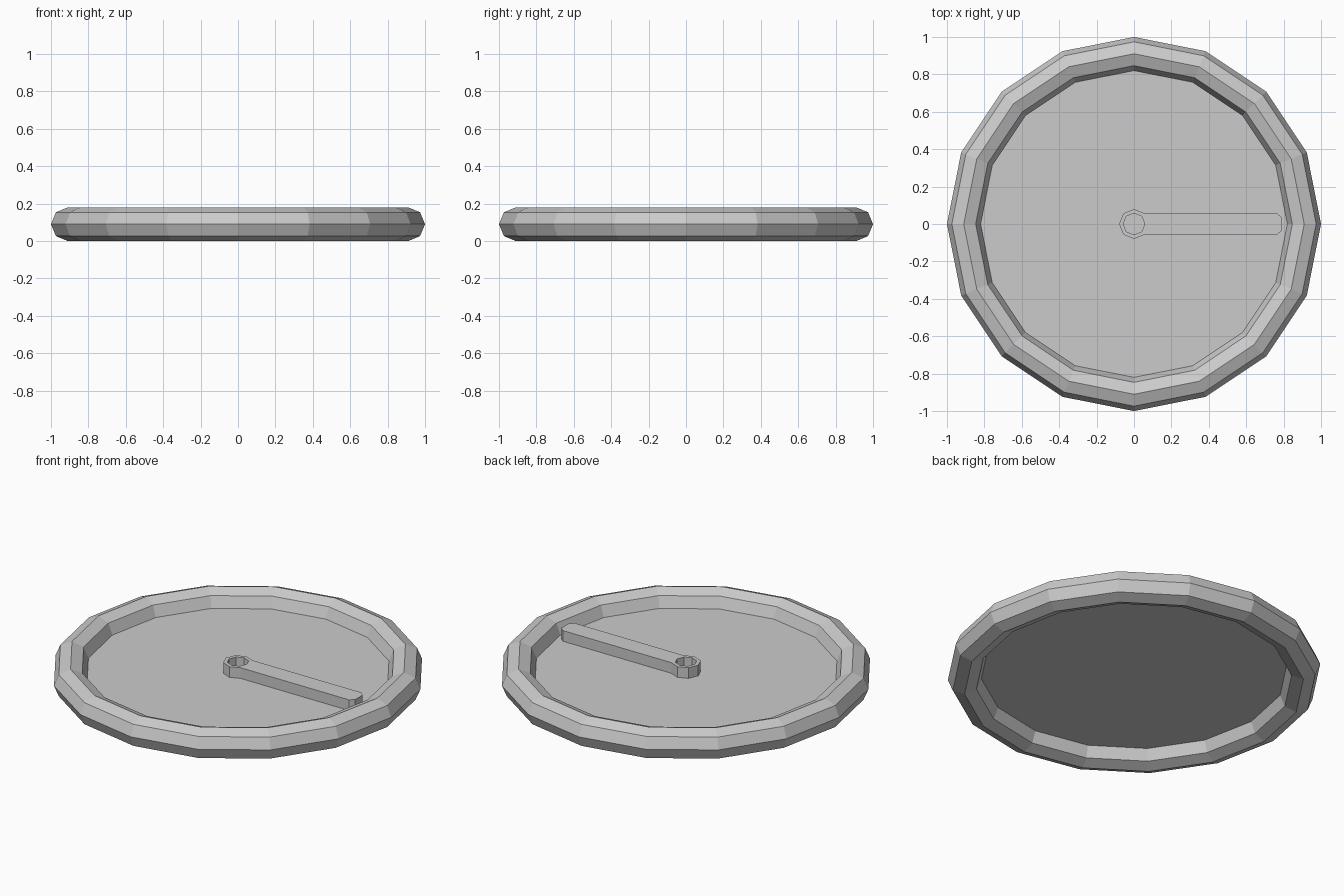
import bpy, bmesh
from math import sin, cos, pi

if "Cube" in bpy.data.objects:
    bpy.data.objects.remove(bpy.data.objects["Cube"])

SIDES = 16
MID_Z = 0.09


def finish(bm, name):
    bmesh.ops.recalc_face_normals(bm, faces=bm.faces)
    mesh = bpy.data.meshes.new(name)
    bm.to_mesh(mesh)
    bm.free()
    obj = bpy.data.objects.new(name, mesh)
    bpy.context.collection.objects.link(obj)
    return obj


def add_loop(bm, points, z):
    verts = [bm.verts.new((x, y, z)) for x, y in points]
    return [bm.edges.new((v, verts[(i + 1) % len(verts)])) for i, v in enumerate(verts)]


# Faceted outer rim
bpy.ops.mesh.primitive_torus_add(major_segments=SIDES, minor_segments=8,
                                 major_radius=0.91, minor_radius=0.09,
                                 location=(0, 0, MID_Z))
bpy.context.object.name = "rim"

# Flat plate filling the rim
bm = bmesh.new()
bmesh.ops.create_circle(bm, cap_ends=True, segments=SIDES, radius=0.82)
plate = finish(bm, "plate")
plate.location.z = MID_Z

# Pointer arm with an open octagonal hub
hub = [(0.08 * cos(i * pi / 4), 0.08 * sin(i * pi / 4)) for i in range(1, 8)]
tip = [(0.765, -0.057), (0.79, -0.035), (0.79, 0.035), (0.765, 0.057)]
hole = [(0.058 * cos(i * pi / 4), 0.058 * sin(i * pi / 4)) for i in range(8)]
bm = bmesh.new()
edges = add_loop(bm, hub + tip, MID_Z) + add_loop(bm, hole, MID_Z)
bmesh.ops.triangle_fill(bm, edges=edges, use_beauty=True)
ext = bmesh.ops.extrude_face_region(bm, geom=bm.faces[:])
top = [g for g in ext["geom"] if isinstance(g, bmesh.types.BMVert)]
bmesh.ops.translate(bm, verts=top, vec=(0, 0, 0.063))
# drop the underside resting on the plate
under = [f for f in bm.faces if all(v.co.z < MID_Z + 0.001 for v in f.verts)]
bmesh.ops.delete(bm, geom=under, context='FACES')
bmesh.ops.dissolve_limit(bm, angle_limit=0.01, verts=bm.verts[:], edges=bm.edges[:])
finish(bm, "pointer_arm")
